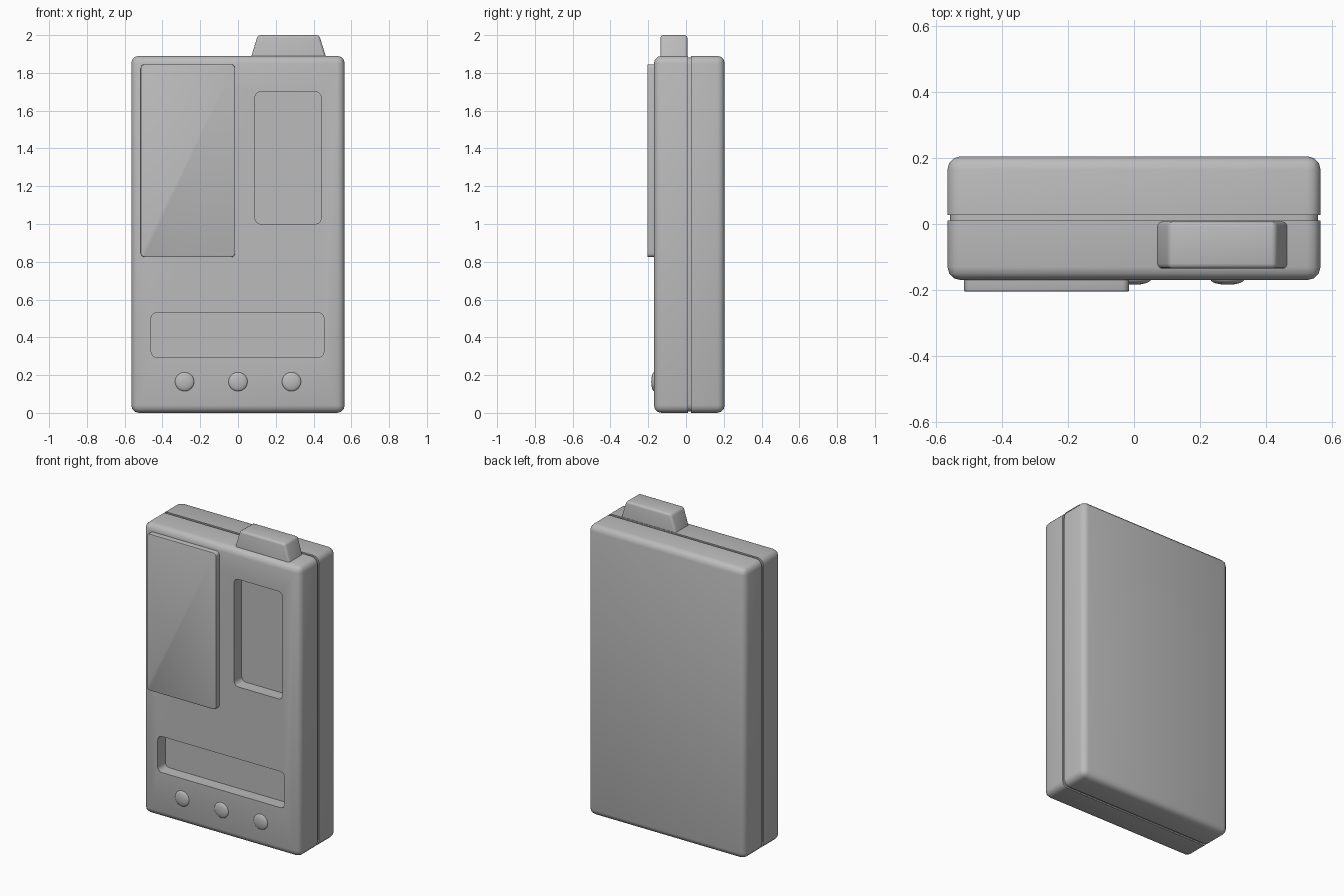
import bpy, bmesh, math
from mathutils import Vector, Matrix

if "Cube" in bpy.data.objects:
    bpy.data.objects.remove(bpy.data.objects["Cube"], do_unlink=True)

grey = bpy.data.materials.new("plain_grey")
grey.use_nodes = True
GREY = (0.5, 0.5, 0.5, 1)
grey.diffuse_color = GREY
grey.node_tree.nodes["Principled BSDF"].inputs["Base Color"].default_value = GREY


def finish(name, bm):
    """Turn a bmesh into a named grey object."""
    bmesh.ops.recalc_face_normals(bm, faces=bm.faces)
    mesh = bpy.data.meshes.new(name)
    bm.to_mesh(mesh)
    bm.free()
    mesh.materials.append(grey)
    obj = bpy.data.objects.new(name, mesh)
    bpy.context.collection.objects.link(obj)
    return obj


def smooth(obj):
    bpy.ops.object.select_all(action="DESELECT")
    obj.select_set(True)
    bpy.context.view_layer.objects.active = obj
    bpy.ops.object.shade_smooth_by_angle(angle=math.radians(35))


def block(low, high):
    """Box between two corners."""
    low, high = Vector(low), Vector(high)
    bm = bmesh.new()
    bmesh.ops.create_cube(bm, size=1)
    for v in bm.verts:
        v.co = (low + high) / 2 + v.co * (high - low)
    return bm


def bevel(bm, edges, size, segments):
    bmesh.ops.bevel(bm, geom=edges, offset=size, segments=segments,
                    profile=0.5, affect="EDGES", clamp_overlap=True)


def depth_edges(bm):
    """Edges running front to back."""
    return [e for e in bm.edges
            if abs((e.verts[0].co - e.verts[1].co).normalized().y) > 0.9]


# Case halves: one rounded box split either side of the seam
SEAM_FRONT, SEAM_BACK = 0.01, 0.027


def case_half(name, seam, front):
    bm = block((-0.565, -0.17, 0), (0.565, 0.205, 1.89))
    bevel(bm, bm.edges[:], 0.04, 3)
    bmesh.ops.bisect_plane(bm, geom=bm.verts[:] + bm.edges[:] + bm.faces[:],
                           plane_co=(0, seam, 0), plane_no=(0, 1, 0),
                           clear_outer=front, clear_inner=not front)
    bmesh.ops.holes_fill(bm, edges=[e for e in bm.edges if e.is_boundary])
    return finish(name, bm)


front_case = case_half("front_case", SEAM_FRONT, True)
back_case = case_half("back_case", SEAM_BACK, False)
smooth(back_case)

# Recessed windows cut into the front
for low, high in (((0.09, -0.3, 1.0), (0.44, -0.09, 1.7)),
                  ((-0.46, -0.3, 0.295), (0.455, -0.09, 0.53))):
    bm = block(low, high)
    bevel(bm, depth_edges(bm), 0.03, 4)
    cutter = finish("window_cutter", bm)
    cutter.hide_render = True
    cut = front_case.modifiers.new("window", "BOOLEAN")
    cut.operation = "DIFFERENCE"
    cut.solver = "EXACT"
    cut.object = cutter
    bpy.context.view_layer.objects.active = front_case
    bpy.ops.object.modifier_apply(modifier=cut.name)
    bpy.data.objects.remove(cutter, do_unlink=True)
smooth(front_case)

# Core showing inside the seam
bm = block((-0.557, SEAM_FRONT - 0.005, 0.008), (0.557, SEAM_BACK + 0.005, 1.882))
bevel(bm, depth_edges(bm), 0.04, 3)
smooth(finish("seam_core", bm))

# Raised front panel
bm = block((-0.515, -0.205, 0.825), (-0.015, -0.16, 1.845))
bevel(bm, depth_edges(bm), 0.02, 4)
bevel(bm, [e for e in bm.edges if all(v.co.y < -0.2 for v in e.verts)], 0.005, 2)
smooth(finish("front_panel", bm))

# Tapered top knob
bm = block((0.065, -0.135, 1.87), (0.47, 0.007, 2.0))
for v in bm.verts:
    if v.co.z > 1.95:
        v.co.x += 0.04 if v.co.x < 0.2 else -0.04
bevel(bm, [e for e in bm.edges if any(v.co.z > 1.95 for v in e.verts)], 0.015, 3)
smooth(finish("top_knob", bm))

# Row of low domed buttons
for side, x in (("right", -0.283), ("middle", 0), ("left", 0.283)):
    bm = bmesh.new()
    bmesh.ops.create_uvsphere(bm, u_segments=32, v_segments=12, radius=1)
    bmesh.ops.transform(bm, verts=bm.verts, matrix=Matrix.Translation((x, -0.168, 0.165))
                        @ Matrix.Rotation(math.pi / 2, 4, "X")
                        @ Matrix.Diagonal((0.051, 0.051, 0.016, 1)))
    smooth(finish(side + "_button", bm))
